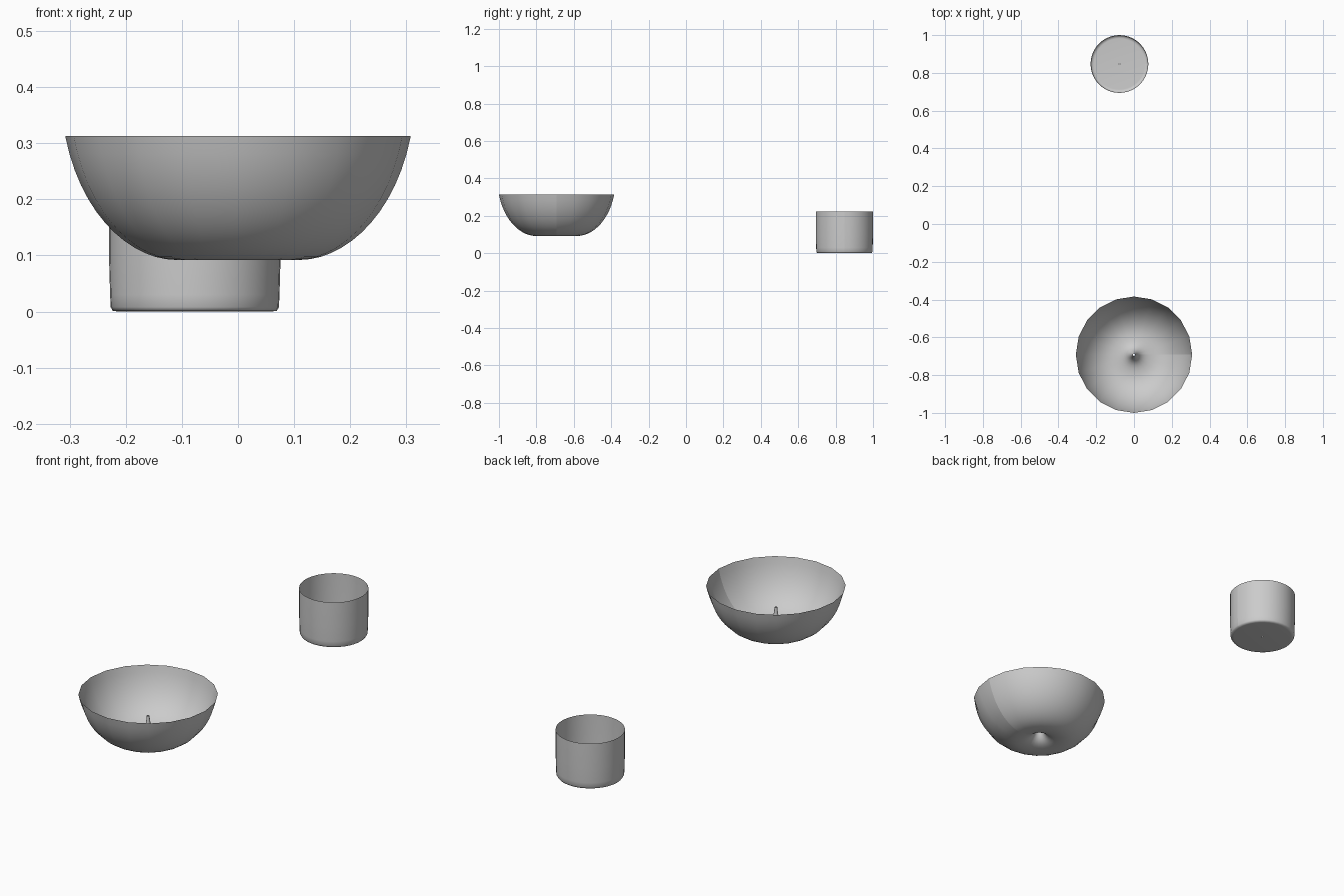
import bpy, bmesh, math
from mathutils import Vector
from mathutils.geometry import interpolate_bezier

if "Cube" in bpy.data.objects:
    bpy.data.objects.remove(bpy.data.objects["Cube"])


def make_material(name, rgb):
    mat = bpy.data.materials.new(name)
    mat.use_nodes = True
    colour = (*rgb, 1)
    mat.diffuse_color = colour
    mat.node_tree.nodes["Principled BSDF"].inputs["Base Color"].default_value = colour
    return mat


def lathe(name, profile, sides, centre, mat):
    """Turn a (radius, height) profile into an open shell with one unwelded seam on +x."""
    bm = bmesh.new()
    columns = []
    for i in range(sides + 1):
        a = 2 * math.pi * i / sides
        columns.append([bm.verts.new((r * math.cos(a), r * math.sin(a), z))
                        for r, z in profile])
    for left, right in zip(columns, columns[1:]):
        for j in range(len(profile) - 1):
            face = bm.faces.new((left[j], left[j + 1], right[j + 1], right[j]))
            face.smooth = True
    bm.normal_update()
    mesh = bpy.data.meshes.new(name)
    bm.to_mesh(mesh)
    bm.free()
    mesh.materials.append(mat)
    obj = bpy.data.objects.new(name, mesh)
    obj.location = centre
    bpy.context.collection.objects.link(obj)
    return obj


grey = make_material("light grey", (0.6, 0.6, 0.6))

# Bowl: curved wall, then a dented base rising to a thin central spike
wall = interpolate_bezier(Vector((0.308, 0.313)), Vector((0.28, 0.17)),
                          Vector((0.19, 0.092)), Vector((0.11, 0.092)), 14)
dent = interpolate_bezier(Vector((0.11, 0.092)), Vector((0.03, 0.092)),
                          Vector((0.012, 0.13)), Vector((0.006, 0.208)), 12)
bowl_profile = [(p.x, p.y) for p in wall + dent[1:]]
lathe("bowl", bowl_profile, 20, (0, -0.692, 0), grey)

# Cup: thin, nearly straight wall with a rounded foot and flat floor
cup_profile = [(0.153, 0.222), (0.153, 0.1), (0.151, 0.03), (0.15, 0.008),
               (0.146, 0.001), (0.135, 0), (0.003, 0)]
lathe("cup", cup_profile, 40, (-0.077, 0.847, 0), grey)
